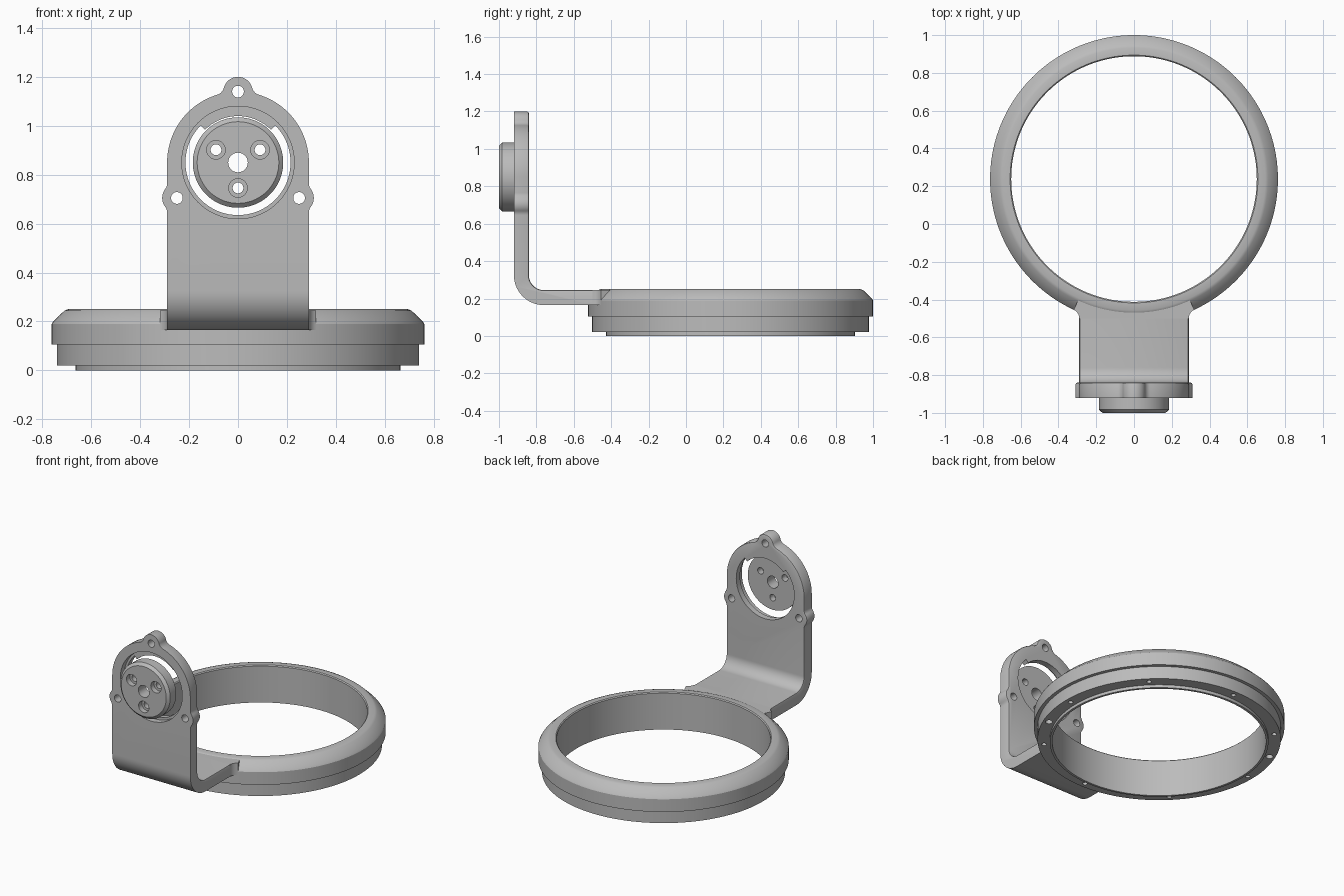
import bpy, bmesh
from math import cos, sin, radians, hypot, sqrt, atan2, degrees

if "Cube" in bpy.data.objects:
    bpy.data.objects.remove(bpy.data.objects["Cube"])

grey = bpy.data.materials.new("satin_grey")
grey.use_nodes = True
grey.diffuse_color = (0.5, 0.5, 0.5, 1)
grey.node_tree.nodes["Principled BSDF"].inputs["Base Color"].default_value = (0.5, 0.5, 0.5, 1)


def make_object(name, bm):
    bmesh.ops.recalc_face_normals(bm, faces=bm.faces)
    mesh = bpy.data.meshes.new(name)
    bm.to_mesh(mesh)
    bm.free()
    mesh.materials.append(grey)
    obj = bpy.data.objects.new(name, mesh)
    bpy.context.collection.objects.link(obj)
    return obj


def activate(obj):
    bpy.ops.object.select_all(action="DESELECT")
    obj.select_set(True)
    bpy.context.view_layer.objects.active = obj


def arc(cu, cv, r, start, end, n=12):
    angles = [radians(start + (end - start) * i / n) for i in range(n + 1)]
    return [(cu + r * cos(a), cv + r * sin(a)) for a in angles]


def circle(cu, cv, r, n=40):
    return arc(cu, cv, r, 0, 360, n)[:-1]


def mirrored(half):
    return half + [(-u, v) for u, v in reversed(half) if u > 1e-6]


def prism(name, outline, axis, low, high):
    """Extrude a flat outline along one axis."""
    place = {"x": lambda u, v: (low, u, v),
             "y": lambda u, v: (u, low, v),
             "z": lambda u, v: (u, v, low)}[axis]
    bm = bmesh.new()
    face = bm.faces.new([bm.verts.new(place(u, v)) for u, v in outline])
    grown = bmesh.ops.extrude_face_region(bm, geom=[face])["geom"]
    step = [high - low if a == axis else 0 for a in "xyz"]
    bmesh.ops.translate(bm, vec=step, verts=[g for g in grown if isinstance(g, bmesh.types.BMVert)])
    return make_object(name, bm)


def lathe(name, profile, place, n):
    """Revolve a closed (radius, height) profile."""
    bm = bmesh.new()
    rings = []
    for i in range(n):
        a = radians(360 * i / n)
        rings.append([bm.verts.new(place(r * cos(a), r * sin(a), h)) for r, h in profile])
    for i in range(n):
        one, two = rings[i], rings[(i + 1) % n]
        for j in range(len(profile)):
            k = (j + 1) % len(profile)
            bm.faces.new((one[j], one[k], two[k], two[j]))
    return make_object(name, bm)


def combine(obj, tool, operation="DIFFERENCE"):
    mod = obj.modifiers.new("combine", "BOOLEAN")
    mod.operation = operation
    mod.solver = "EXACT"
    mod.object = tool
    activate(obj)
    bpy.ops.object.modifier_apply(modifier=mod.name)
    bpy.data.objects.remove(tool)


RING_Y, RING_R = 0.238, 0.762
HUB_Z = 0.85
FRONT, BACK = -0.92, -0.84
BEND_Y, BEND_Z = -0.76, 0.325
LOW, TOP = 0.165, 0.245
HALF_W = 0.29

# Stepped ring with a chamfered top edge
ring = lathe("ring", [(0.65, 0), (0.665, 0), (0.665, 0.02), (0.74, 0.02), (0.74, 0.105),
                      (RING_R, 0.105), (RING_R, 0.19), (0.756, 0.2), (0.71, 0.244),
                      (0.695, 0.25), (0.656, 0.25), (0.65, 0.244)],
             lambda x, y, h: (x, RING_Y + y, h), 144)

# Screw and pin holes on the underside
holes = [(45 * i, 0.015) for i in range(8)] + [(157.5, 0.022), (-22.5, 0.022)]
for angle, radius in holes:
    a = radians(angle)
    spot = circle(0.703 * cos(a), RING_Y + 0.703 * sin(a), radius, 20)
    combine(ring, prism("hole_cutter", spot, "z", 0.0, 0.09))

# Neck flaring into the ring
fillet = 0.05
drop = sqrt((RING_R + fillet) ** 2 - (HALF_W + fillet) ** 2)
turn = degrees(atan2(drop, HALF_W + fillet))
neck_half = (arc(HALF_W + fillet, RING_Y - drop, fillet, 180, 180 - turn)
             + arc(0, RING_Y, 0.7, -turn, -90))
neck = prism("neck", mirrored(neck_half), "z", LOW, TOP)

# Bent bracket: side profile trimmed by the front outline with three ears
side = ([(-0.498, LOW)] + arc(BEND_Y, BEND_Z, 0.16, 270, 180, 16) + [(FRONT, 1.3), (BACK, 1.3)]
        + arc(BEND_Y, BEND_Z, 0.08, 180, 270, 16) + [(-0.498, TOP)])
bracket = prism("bracket", side, "x", -0.5, 0.5)

ear_r, blend = 0.06, 0.04
far, near = HALF_W + blend, ear_r + blend
lean = (far ** 2 + HALF_W ** 2 - near ** 2) / (2 * far * HALF_W)
fx, fz = far * sqrt(1 - lean ** 2), HUB_Z + far * lean
ear_z = HUB_Z + HALF_W
tip = degrees(atan2(fz - ear_z, fx))
body = degrees(atan2(fz - HUB_Z, fx))
ear_x, low_z = 0.25, 0.705
rise = sqrt(near ** 2 - (far - ear_x) ** 2)
tilt = degrees(atan2(rise, far - ear_x))
outline = (arc(0, ear_z, ear_r, 90, tip)
           + arc(fx, fz, blend, 180 + tip, 180 + body, 8)[1:]
           + arc(0, HUB_Z, HALF_W, body, 0, 24)[1:]
           + arc(far, low_z + rise, blend, 180, 180 + tilt, 6)
           + arc(ear_x, low_z, ear_r, tilt, -tilt)[1:]
           + arc(far, low_z - rise, blend, 180 - tilt, 180, 6)[1:]
           + [(HALF_W, 0)])
combine(bracket, prism("outline_cutter", mirrored(outline), "y", -1.2, -0.3), "INTERSECT")


# Soften the rim of the bracket's inner side
def on_inner(co):
    return (abs(co.y - BACK) < 0.002 and co.z > BEND_Z - 0.01
            or abs(co.z - TOP) < 0.002 and co.y > BEND_Y - 0.01
            or abs(hypot(co.y - BEND_Y, co.z - BEND_Z) - 0.08) < 0.002)


bm = bmesh.new()
bm.from_mesh(bracket.data)
rim = [e for e in bm.edges if len(e.link_faces) == 2 and e.calc_face_angle() > 1
       and all(on_inner(v.co) for v in e.verts)
       and not all(v.co.y > -0.51 for v in e.verts)]
bmesh.ops.bevel(bm, geom=rim, offset=0.01, segments=2, profile=0.5,
                affect="EDGES", clamp_overlap=True)
bm.to_mesh(bracket.data)
bm.free()

# Bracket openings: counterbore, keyed window and ear holes
combine(bracket, prism("counterbore_cutter", circle(0, HUB_Z, 0.23, 72), "y", -1, -0.88))
window = arc(0, HUB_Z, 0.215, 135, 405, 54) + arc(0, HUB_Z, 0.19, 45, 135, 18)
combine(bracket, prism("window_cutter", window, "y", -1, -0.7))
for x, z in [(0, ear_z), (ear_x, low_z), (-ear_x, low_z)]:
    combine(bracket, prism("ear_hole_cutter", circle(x, z, 0.024), "y", -1, -0.7))

# Round hub with a centre bore and three counterbored holes
hub = lathe("hub", [(0.04, FRONT), (0.185, FRONT), (0.185, -0.983), (0.167, -1), (0.04, -1)],
            lambda x, z, h: (x, h, HUB_Z + z), 72)
for angle in (30, 150, 270):
    x, z = 0.104 * cos(radians(angle)), HUB_Z + 0.104 * sin(radians(angle))
    combine(hub, prism("bolt_cutter", circle(x, z, 0.022), "y", -1.1, -0.8))
    combine(hub, prism("bolt_head_cutter", circle(x, z, 0.038), "y", -1.1, -0.965))

for obj in (ring, neck, bracket, hub):
    activate(obj)
    bpy.ops.object.shade_smooth_by_angle()
